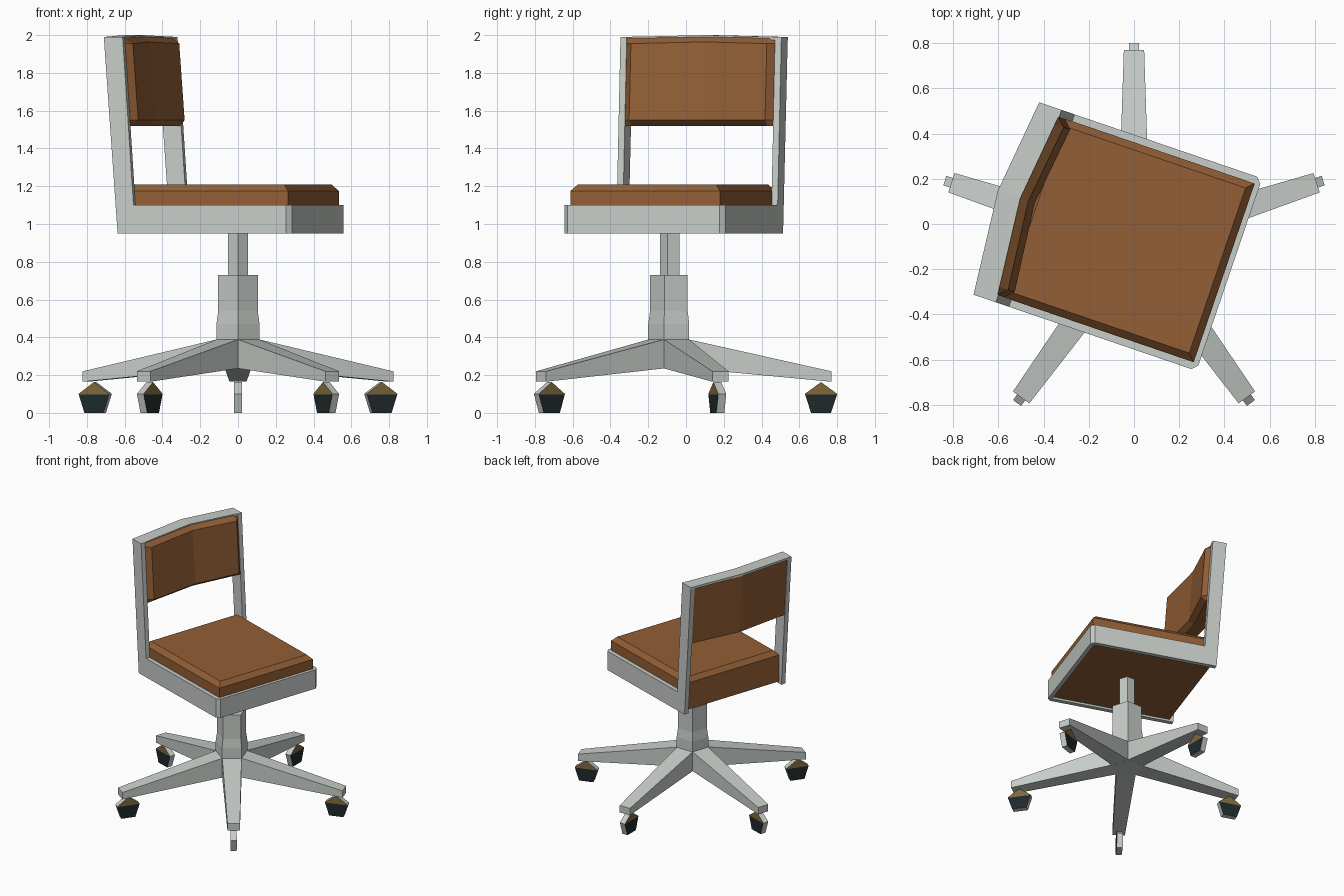
import bpy, bmesh, math
from mathutils import Matrix, Vector

if "Cube" in bpy.data.objects:
    bpy.data.objects.remove(bpy.data.objects["Cube"])


def material(name, rgb):
    m = bpy.data.materials.new(name)
    m.diffuse_color = (*rgb, 1)
    m.use_nodes = True
    m.node_tree.nodes["Principled BSDF"].inputs["Base Color"].default_value = m.diffuse_color
    return m


METAL = material("pale grey metal", (0.57, 0.61, 0.58))
LEATHER = material("brown leather", (0.29, 0.114, 0.036))
RUBBER = material("dark rubber", (0.013, 0.022, 0.024))
OLIVE = material("olive brass", (0.21, 0.14, 0.045))

CY = -0.08                                     # centre line of the column
BASE = Matrix.Translation((0, CY, 0))
SEAT = BASE @ Matrix.Rotation(math.radians(-18.85), 4, 'Z')   # local +x = seat front


def loft(name, rings, mats, matrix):
    """Skin a list of equal point loops and cap both ends."""
    bm = bmesh.new()
    vs = [[bm.verts.new(p) for p in r] for r in rings]
    n = len(rings[0])
    for a, b in zip(vs, vs[1:]):
        for i in range(n):
            j = (i + 1) % n
            bm.faces.new((a[i], a[j], b[j], b[i]))
    bm.faces.new(vs[0][::-1])
    bm.faces.new(vs[-1])
    bmesh.ops.recalc_face_normals(bm, faces=bm.faces)
    me = bpy.data.meshes.new(name)
    bm.to_mesh(me)
    bm.free()
    for m in mats:
        me.materials.append(m)
    ob = bpy.data.objects.new(name, me)
    ob.matrix_world = matrix
    bpy.context.collection.objects.link(ob)
    return ob


def pentagon(r, z):
    return [(r * math.cos(math.radians(-90 + 72 * i)),
             r * math.sin(math.radians(-90 + 72 * i)), z) for i in range(5)]


def rect(x0, x1, hy, z):
    return [(x0, -hy, z), (x1, -hy, z), (x1, hy, z), (x0, hy, z)]


# column: five-sided hub, sleeve and rod
loft("column_sleeve", [pentagon(0.12, 0.235), pentagon(0.12, 0.47),
                       pentagon(0.11, 0.54), pentagon(0.11, 0.73)], [METAL], BASE)
loft("column_rod", [pentagon(0.057, 0.70), pentagon(0.057, 0.97)], [METAL], BASE)

# five tapered legs with pentagonal casters
for k in range(5):
    spin = BASE @ Matrix.Rotation(math.radians(90 + 72 * k), 4, 'Z')
    loft(f"leg_{k + 1}",
         [[(x, -h, lo), (x, h, lo), (x, h, hi), (x, -h, hi)]
          for x, h, lo, hi in ((0.09, 0.07, 0.236, 0.39), (0.85, 0.045, 0.165, 0.22))],
         [METAL], spin)
    wheel = []
    for y in (-0.022, 0.022):
        wheel.append([(0.795 + 0.09 * math.sin(math.radians(72 * i)), y,
                       0.073 + 0.09 * math.cos(math.radians(72 * i))) for i in range(5)])
    ob = loft(f"caster_{k + 1}", wheel, [METAL, RUBBER, OLIVE], spin)
    bm = bmesh.new()
    bm.from_mesh(ob.data)
    bmesh.ops.bisect_plane(bm, geom=bm.verts[:] + bm.edges[:] + bm.faces[:],
                           plane_co=Vector((0.795, 0, 0.098)), plane_no=Vector((0, 0, 1)))
    bm.normal_update()
    for f in bm.faces:
        if abs(f.normal.y) > 0.9:              # wheel sides: dark below, olive above
            f.material_index = 1 if f.calc_center_median().z < 0.098 else 2
    bm.to_mesh(ob.data)
    bm.free()


def back(z):
    """Depth of the leaning rear edge at height z."""
    return -0.52 - 0.077 * (z - 0.95) / 1.04


# side frames: rail and leaning post in one profile
profile = [(0.42, 0.95), (0.42, 1.10), (back(1.1) + 0.1, 1.10),
           (back(1.99) + 0.105, 1.99), (back(1.99), 1.99), (back(0.95), 0.95)]
for name, s in (("side_frame_left", -1), ("side_frame_right", 1)):
    loft(name, [[(u, s * v, z) for u, z in profile] for v in (0.415, 0.45)], [METAL], SEAT)

# front rail with chamfered corners
plan = [(0.415, -0.449), (0.422, -0.45), (0.446, -0.425),
        (0.446, 0.425), (0.422, 0.45), (0.415, 0.449)]
loft("front_rail", [[(u, v, z) for u, v in plan] for z in (0.95, 1.10)], [METAL], SEAT)

# seat cushion with bevelled top
loft("seat_cushion", [rect(-0.49, 0.422, 0.418, 0.965), rect(-0.49, 0.422, 0.418, 1.175),
                      rect(-0.46, 0.39, 0.386, 1.21)], [LEATHER], SEAT)

# top bar of the back frame, bent in the middle
bar = []
for v, k, up in ((-0.45, 0, 0), (0.02, -0.047, 0.01), (0.45, 0, 0)):
    b = back(1.99) + k
    bar.append([(b, v, 1.972 + up), (b, v, 1.99 + up),
                (b + 0.105, v, 1.99 + up), (b + 0.105, v, 1.972 + up)])
loft("back_top_bar", bar, [METAL], SEAT)

# backrest pad, bent in the middle, with bevelled front border
pad = []
for v, k, d, up in ((-0.416, 0, 0.10, 0), (-0.38, -0.004, 0.14, 0), (0.02, -0.047, 0.14, 0.009),
                    (0.38, -0.004, 0.14, 0), (0.416, 0, 0.10, 0)):
    sec = ((0.006, 1.52), (0.006, 1.98), (0.10, 1.985), (d, 1.955), (d, 1.55), (0.10, 1.52))
    pad.append([(back(z) + k + o, v, z + (up if z > 1.9 else 0)) for o, z in sec])
loft("backrest_pad", pad, [LEATHER], SEAT)
